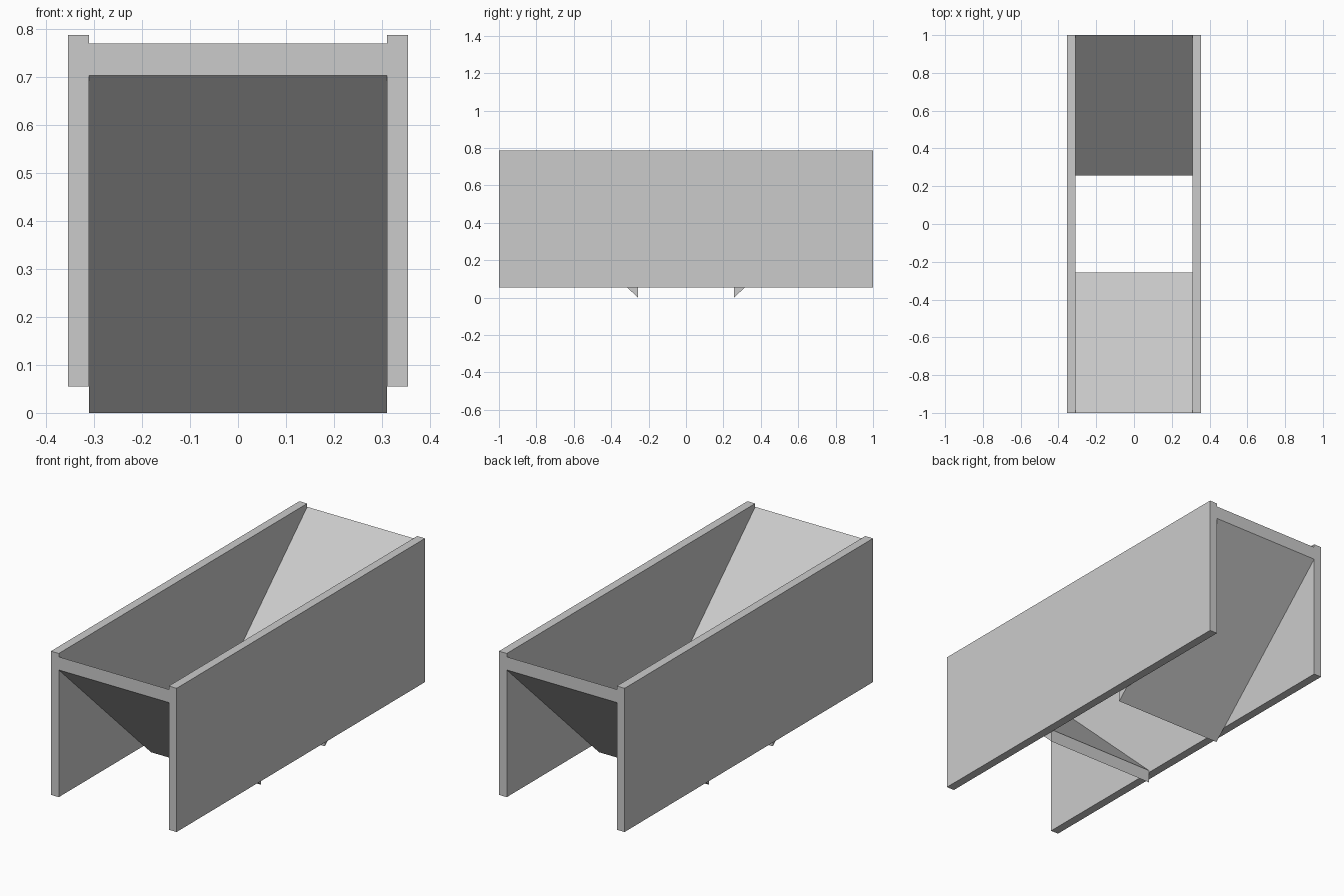
import bpy
import bmesh
from mathutils import Vector

cube = bpy.data.objects.get("Cube")
if cube:
    bpy.data.objects.remove(cube, do_unlink=True)

# Single plain grey
grey = bpy.data.materials.new("light_grey")
grey.use_nodes = True
color = (0.6, 0.6, 0.6, 1.0)
grey.diffuse_color = color
grey.node_tree.nodes["Principled BSDF"].inputs["Base Color"].default_value = color


def extrude_profile(name, profile, x0, x1):
    """Extrude a closed (y, z) profile from x0 to x1."""
    bm = bmesh.new()
    face = bm.faces.new([bm.verts.new((x0, y, z)) for y, z in profile])
    result = bmesh.ops.extrude_face_region(bm, geom=[face])
    verts = [g for g in result["geom"] if isinstance(g, bmesh.types.BMVert)]
    bmesh.ops.translate(bm, verts=verts, vec=Vector((x1 - x0, 0, 0)))
    bmesh.ops.recalc_face_normals(bm, faces=bm.faces)
    mesh = bpy.data.meshes.new(name)
    bm.to_mesh(mesh)
    bm.free()
    mesh.materials.append(grey)
    obj = bpy.data.objects.new(name, mesh)
    bpy.context.collection.objects.link(obj)
    return obj


INNER, OUTER = 0.31, 0.354      # side panel thickness range in x
BOTTOM, TOP = 0.055, 0.787      # side panel height range
GAP = 0.257                     # half length of the open slot
HIGH, THICK = 0.703, 0.067      # ramp underside height and upright thickness

# Long upright panels
panel = [(-1, BOTTOM), (1, BOTTOM), (1, TOP), (-1, TOP)]
for name, side in (("left_panel", 1), ("right_panel", -1)):
    extrude_profile(name, panel, side * INNER, side * OUTER)

# Sloping ramps that funnel down to the open slot
ramp = [(1, HIGH), (1, HIGH + THICK), (GAP, THICK), (GAP, 0)]
for name, side in (("back_ramp", 1), ("front_ramp", -1)):
    extrude_profile(name, [(side * y, z) for y, z in ramp], -INNER, INNER)
